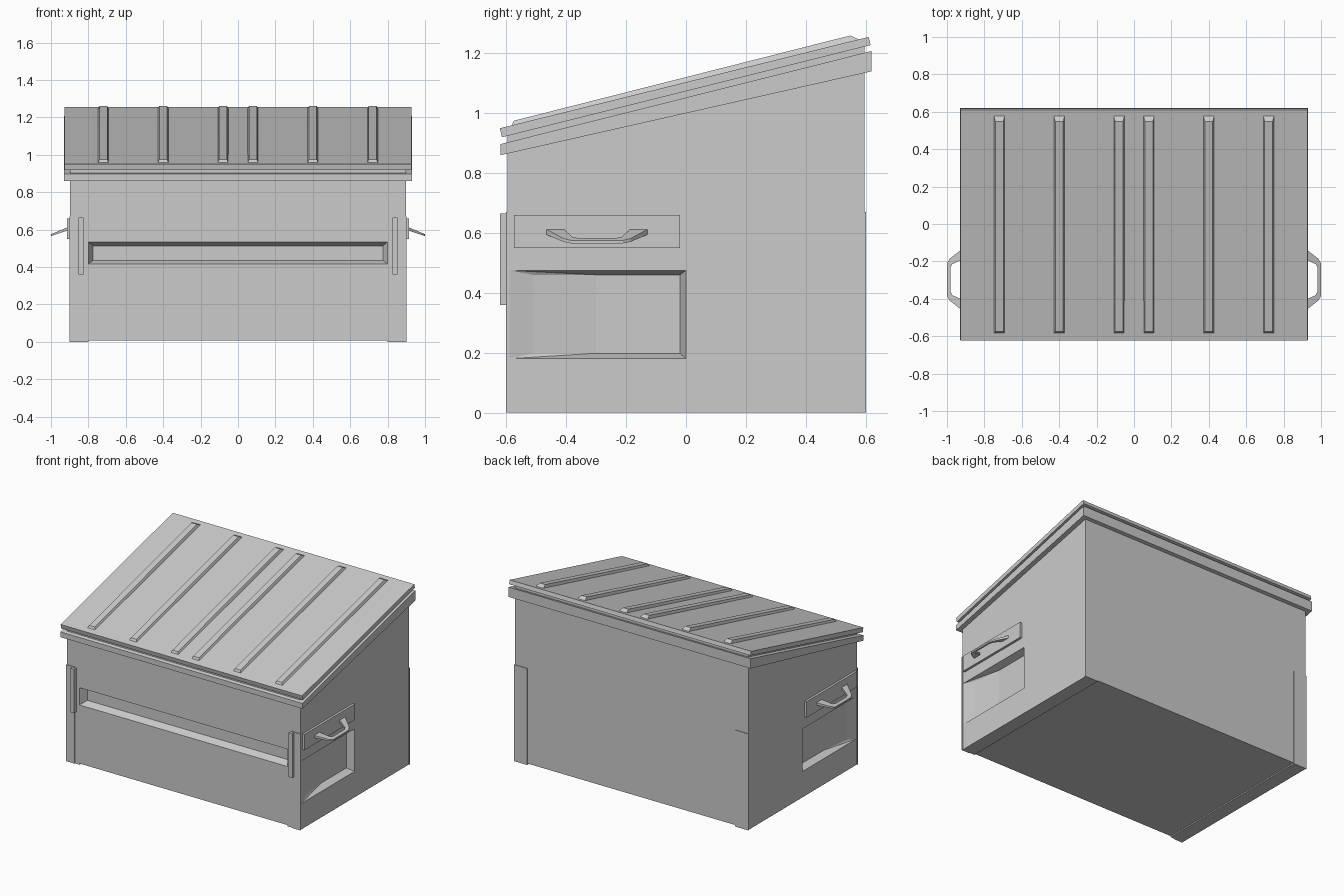
import bpy, bmesh

if "Cube" in bpy.data.objects:
    bpy.data.objects.remove(bpy.data.objects["Cube"])


def make(name, bm):
    bmesh.ops.recalc_face_normals(bm, faces=bm.faces)
    me = bpy.data.meshes.new(name)
    bm.to_mesh(me)
    bm.free()
    ob = bpy.data.objects.new(name, me)
    bpy.context.collection.objects.link(ob)
    return ob


def prism(name, yz, x0, x1):
    """Extrude a y-z side profile along x."""
    bm = bmesh.new()
    f = bm.faces.new([bm.verts.new((x0, y, z)) for y, z in yz])
    r = bmesh.ops.extrude_face_region(bm, geom=[f])
    moved = [v for v in r["geom"] if isinstance(v, bmesh.types.BMVert)]
    bmesh.ops.translate(bm, vec=(x1 - x0, 0, 0), verts=moved)
    return make(name, bm)


def box(name, x0, x1, y0, y1, z0, z1):
    return prism(name, [(y0, z0), (y1, z0), (y1, z1), (y0, z1)], min(x0, x1), max(x0, x1))


def hull(name, pts):
    bm = bmesh.new()
    for p in pts:
        bm.verts.new(p)
    bmesh.ops.convex_hull(bm, input=bm.verts)
    bmesh.ops.dissolve_limit(bm, angle_limit=0.01, verts=bm.verts, edges=bm.edges)
    return make(name, bm)


def cut(ob, cutter):
    m = ob.modifiers.new("cut", "BOOLEAN")
    m.operation = "DIFFERENCE"
    m.solver = "EXACT"
    m.object = cutter
    bpy.context.view_layer.objects.active = ob
    bpy.ops.object.modifier_apply(modifier=m.name)
    bpy.data.objects.remove(cutter)


def lid_top(y):
    return 0.95 + (y + 0.62) * 0.248


# body with sloped top
body = prism("body", [(-0.597, 0.008), (0.597, 0.008), (0.597, 1.225), (-0.597, 0.93)], -0.897, 0.897)

# long front groove
cut(body, hull("groove_cutter", [
    (sx * (0.80 - i), y, z)
    for sx in (-1, 1)
    for i, y, zs in ((0, -0.62, (0.415, 0.535)), (0, -0.597, (0.415, 0.535)), (0.025, -0.547, (0.435, 0.513)))
    for z in zs]))

# side pockets ramping out towards the front
for s in (-1, 1):
    cut(body, hull("pocket_cutter", [
        (s * x, y, z)
        for x, y, zs in ((0.95, -0.59, (0.18, 0.475)), (0.95, 0, (0.18, 0.475)),
                         (0.897, -0.59, (0.18, 0.475)), (0.897, 0, (0.18, 0.475)),
                         (0.877, -0.51, (0.198, 0.46)), (0.847, -0.30, (0.198, 0.46)),
                         (0.847, -0.02, (0.198, 0.46)))
        for z in zs]))

# rim and lid
prism("rim", [(-0.62, 0.86), (0.62, 1.14), (0.62, 1.208), (-0.62, 0.897)], -0.93, 0.93)
prism("lid", [(-0.615, 0.92), (0.617, 1.228), (0.61, 1.255), (-0.622, 0.95)], -0.928, 0.928)

# lid ribs
for x in (-0.72, -0.4, -0.08, 0.08, 0.4, 0.72):
    hull("lid_rib", [
        (x + sx * w, y, lid_top(y) + h)
        for sx in (-1, 1)
        for w, y, h in ((0.03, -0.585, -0.005), (0.03, 0.585, -0.005),
                        (0.021, -0.575, 0.014), (0.021, 0.548, 0.02))])

for s in (-1, 1):
    # corner plates, bottom skids and front bars
    for y in (-0.597, 0.597):
        box("corner_plate", s * 0.80 if y > 0 else s * 0.835, s * 0.90, y - 0.005, y + 0.005, 0.0, 0.67)
    box("skid", s * 0.80, s * 0.897, -0.597, 0.597, 0.0, 0.01)
    box("front_bar", s * 0.825, s * 0.853, -0.622, -0.59, 0.36, 0.665)

    # handle plate
    box("handle_plate", s * 0.89, s * 0.913, -0.575, -0.02, 0.55, 0.66)

    # handle: flat bent strap sloping outwards
    outer = [(0.908, -0.125), (0.985, -0.185), (1.0, -0.21), (1.0, -0.385), (0.985, -0.41), (0.908, -0.47)]
    inner = [(0.908, -0.185), (0.972, -0.215), (0.982, -0.235), (0.982, -0.36), (0.972, -0.38), (0.908, -0.41)]
    bm = bmesh.new()

    def ring(pts, t):
        return [bm.verts.new((s * x, y, 0.614 - (x - 0.908) * 0.42 - t * (1 - (x - 0.908) * 5))) for x, y in pts]

    a, b, c, d = ring(outer, 0), ring(inner, 0), ring(inner, 0.018), ring(outer, 0.018)
    loops = list(zip(a, b, c, d))
    for p, q in zip(loops, loops[1:]):
        for k in range(4):
            bm.faces.new((p[k], p[(k + 1) % 4], q[(k + 1) % 4], q[k]))
    bm.faces.new(loops[0])
    bm.faces.new(loops[-1])
    make("handle", bm)
